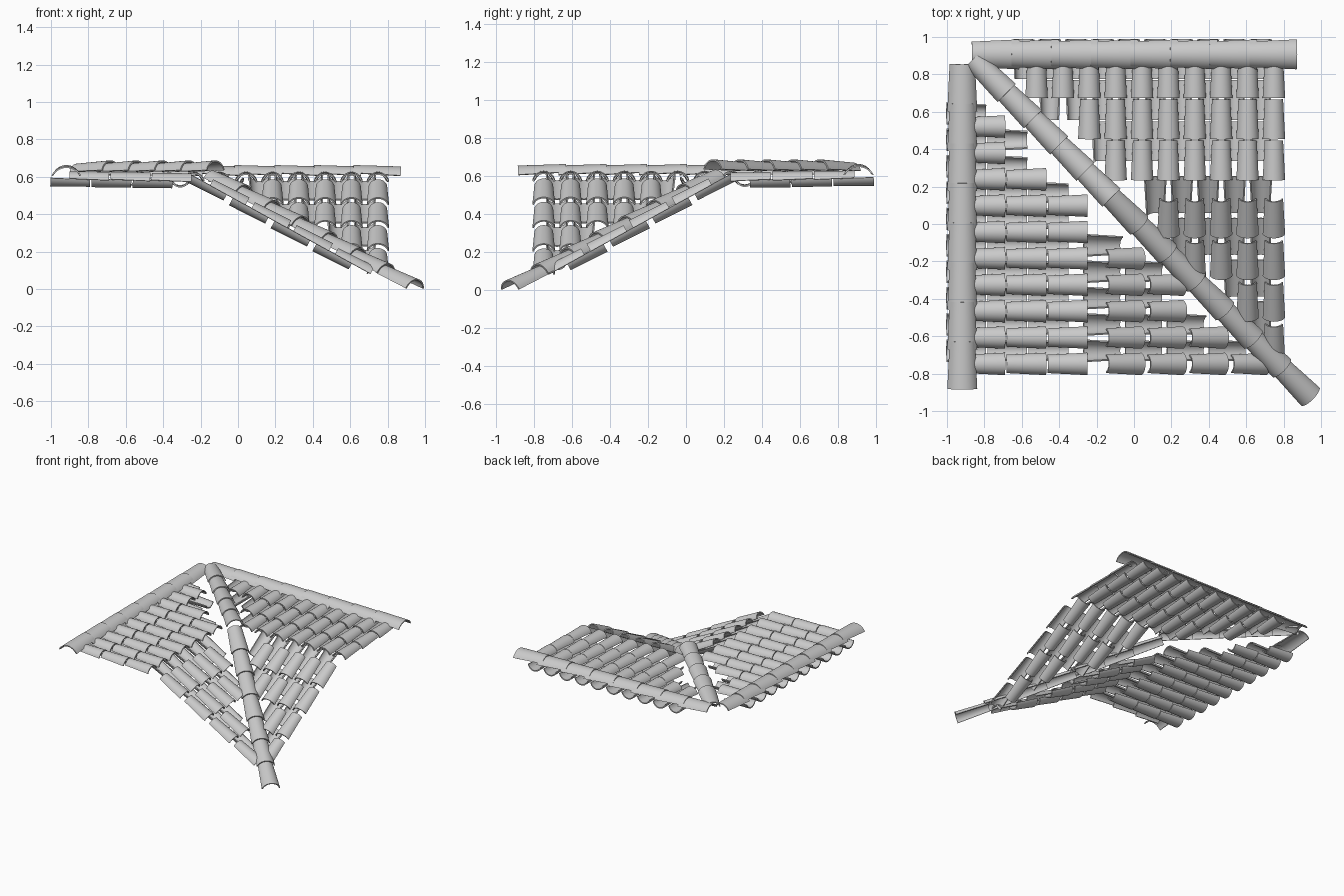
import bpy, bmesh, math
from mathutils import Vector

if "Cube" in bpy.data.objects:
    bpy.data.objects.remove(bpy.data.objects["Cube"])

SEG = 14      # facets across each curved tile
THICK = 0.008

def add_tile(bm, up, down, w_up, w_down, rise, flip=False):
    """Tapered curved tile from its upper to its lower end (w = half widths)."""
    up, down = Vector(up), Vector(down)
    d = (down - up).normalized()
    side = d.cross(Vector((0, 0, 1))).normalized()
    nrm = side.cross(d).normalized() * (-1 if flip else 1)
    rings = []
    for p, w in ((up, w_up), (down, w_down)):
        h = rise * w / max(w_up, w_down)
        R = (w * w + h * h) / (2 * h)
        half = math.atan2(w, R - h)
        ring = []
        for r, order in ((R, range(SEG + 1)), (R - THICK, range(SEG, -1, -1))):
            for i in order:
                a = -half + 2 * half * i / SEG
                ring.append(bm.verts.new(p + side * (r * math.sin(a)) + nrm * (r * math.cos(a) - R + h)))
        rings.append(ring)
    a, b = rings
    n = len(a)
    for i in range(n):
        j = (i + 1) % n
        bm.faces.new((a[i], a[j], b[j], b[i]))
    for ring in rings:      # end caps as strips
        for i in range(SEG):
            bm.faces.new((ring[i], ring[i + 1], ring[n - 2 - i], ring[n - 1 - i]))

def finish(bm, name):
    bmesh.ops.recalc_face_normals(bm, faces=bm.faces)
    me = bpy.data.meshes.new(name)
    bm.to_mesh(me)
    bm.free()
    ob = bpy.data.objects.new(name, me)
    bpy.context.collection.objects.link(ob)
    bpy.ops.object.select_all(action='DESELECT')
    ob.select_set(True)
    bpy.context.view_layer.objects.active = ob
    bpy.ops.object.shade_smooth_by_angle(angle=math.radians(40))

def left(x, y, z):
    return (x, y, z)

def back(x, y, z):      # reflects the left roof side across the hip
    return (-y, -x - 0.015, z)

def flat_z(x):
    return 0.59 - 0.018 * (x + 1)

def slope_z(x):
    return 0.45 - 0.55 * (x - 0.04)

STEP = 0.141
for side, place in (("left", left), ("back", back)):
    # rows: name, first row, flat tile ends, first slope end, half widths, flipped
    for kind, row0, flat_ends, slope0, w, flip in (
            ("cover", -0.748, (-0.69, -0.47, -0.25), 0.04, (0.049, 0.06), False),
            ("pan", -0.678, (-0.79, -0.57, -0.35), -0.06, (0.06, 0.049), True)):
        flat, slope = bmesh.new(), bmesh.new()
        for k in range(10):
            y = row0 + STEP * k
            for e in flat_ends:
                if -y - e > 0.1:
                    s = e - 0.212
                    add_tile(flat, place(s, y, flat_z(s) + 0.003), place(e, y, flat_z(e) - 0.003), *w, 0.045, flip)
            for i in range(4):
                e = slope0 + 0.223 * i
                if -y - e > 0.035:
                    s = e - 0.19
                    add_tile(slope, place(s, y, slope_z(s)), place(e, y, slope_z(e)), *w, 0.045, flip)
        finish(flat, f"{side}_flat_{kind}_tiles")
        finish(slope, f"{side}_slope_{kind}_tiles")

# ridge rows along the two upper edges
for name, along_x in (("back_ridge_tiles", True), ("left_ridge_tiles", False)):
    bm = bmesh.new()
    for i in range(8):
        s = -0.868 + 0.212 * i
        e = s + 0.254
        if along_x:
            a, b = (s, 0.907, 0.622), (e, 0.907, 0.607)
        else:
            a, b = (-0.918, -s - 0.012, 0.622), (-0.918, -e - 0.012, 0.607)
        add_tile(bm, a, b, 0.068, 0.08, 0.048)
    finish(bm, name)

# hip row: level part, then down the slope to the corner
bm = bmesh.new()
for i in range(5):
    e = -0.12 - 0.14 * i
    s = e - 0.18
    add_tile(bm, (s, -s + 0.02, 0.628), (e, -e + 0.02, 0.636), 0.056, 0.069, 0.052)
finish(bm, "hip_level_tiles")
bm = bmesh.new()
for i in range(7):
    e = 0.945 - 0.153 * i
    s = e - 0.172
    z = 0.004 + 0.55 * (0.945 - e)
    add_tile(bm, (s, -s + 0.02, z + 0.55 * 0.172 - 0.01), (e, -e + 0.02, z), 0.056, 0.069, 0.052)
finish(bm, "hip_slope_tiles")
